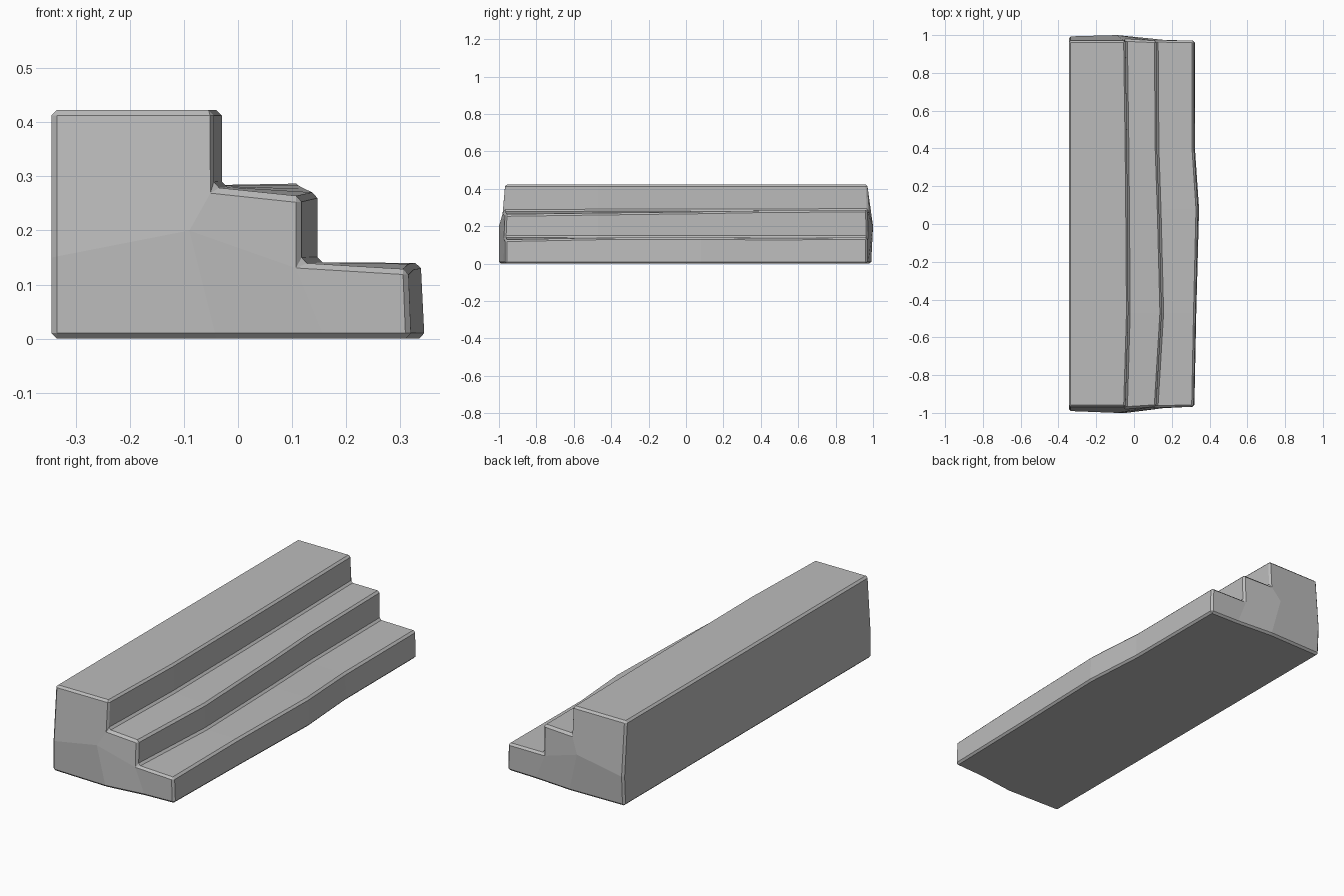
import bpy, bmesh
from mathutils import Matrix, Euler

cube = bpy.data.objects.get("Cube")
if cube:
    bpy.data.objects.remove(cube, do_unlink=True)

stone = bpy.data.materials.new("grey stone")
stone.use_nodes = True
GREY = (0.5, 0.5, 0.5, 1)
stone.diffuse_color = GREY
stone.node_tree.nodes["Principled BSDF"].inputs["Base Color"].default_value = GREY

LEFT, TOP = -0.345, 0.423


def section(upper, middle, lower, foot, mid_in, mid_out, low_in, low_out):
    """Stair profile: riser x positions, then tread heights."""
    return [(LEFT, 0), (-0.04, 0), (0.16, 0), (foot, 0), (lower, low_out),
            (middle, low_in), (middle, mid_out), (upper, mid_in),
            (upper, TOP), (LEFT, TOP), (LEFT, 0.15)]


# Worn profiles along the length of the stairs
front = section(-0.045, 0.117, 0.315, 0.32, 0.28, 0.263, 0.14, 0.128)
back = section(-0.045, 0.118, 0.318, 0.322, 0.284, 0.287, 0.141, 0.139)
inner = [
    (-0.47, section(-0.03, 0.147, 0.325, 0.33, 0.281, 0.27, 0.141, 0.138)),
    (0.08, section(-0.034, 0.133, 0.338, 0.345, 0.282, 0.277, 0.141, 0.14)),
    (0.4, section(-0.037, 0.122, 0.317, 0.323, 0.283, 0.283, 0.141, 0.137)),
]
# How far each point of the profile reaches at the bulging ends
front_y = [-0.99, -1, -0.975, -0.967, -0.967, -0.972, -0.967, -0.977, -0.967, -0.967, -0.99]
back_y = [0.985, 0.99, 0.975, 0.97, 0.97, 0.973, 0.97, 0.977, 0.97, 0.97, 0.993]

bm = bmesh.new()
rings = [[bm.verts.new((x, y, z)) for (x, z), y in zip(front, front_y)]]
for y, prof in inner:
    rings.append([bm.verts.new((x, y, z)) for x, z in prof])
rings.append([bm.verts.new((x, y, z)) for (x, z), y in zip(back, back_y)])
n = len(front)
for a, b in zip(rings, rings[1:]):
    for i in range(n):
        j = (i + 1) % n
        bm.faces.new((a[i], a[j], b[j], b[i]))

# Faceted ends around a raised centre point
for ring, y in ((rings[0], -1), (rings[-1], 1)):
    ring = ring + [bm.verts.new((-0.09, y, 0.2))]
    for face in ((11, 10, 9, 8, 7), (11, 7, 6, 5), (11, 5, 2, 1),
                 (5, 4, 3, 2), (11, 1, 0, 10)):
        bm.faces.new([ring[i] for i in face])
bmesh.ops.recalc_face_normals(bm, faces=bm.faces)

mesh = bpy.data.meshes.new("stone_stairs")
bm.to_mesh(mesh)
bm.free()
mesh.materials.append(stone)
stairs = bpy.data.objects.new("stone_stairs", mesh)
bpy.context.collection.objects.link(stairs)

# Chamfered edges
bevel = stairs.modifiers.new("chamfer", "BEVEL")
bevel.width = 0.01
bevel.segments = 1
bevel.limit_method = "ANGLE"
bevel.angle_limit = 0.7


def chip(name, loc, size, turn):
    """Cut a small broken notch from a step edge."""
    cm = bpy.data.meshes.new(name)
    cb = bmesh.new()
    bmesh.ops.create_cone(cb, cap_ends=True, segments=4, radius1=size,
                          radius2=0, depth=size * 2,
                          matrix=Matrix.Translation(loc) @ Euler(turn).to_matrix().to_4x4())
    cb.to_mesh(cm)
    cb.free()
    cm.materials.append(stone)
    cutter = bpy.data.objects.new(name, cm)
    bpy.context.collection.objects.link(cutter)
    cutter.hide_render = True
    mod = stairs.modifiers.new(name, "BOOLEAN")
    mod.operation = "DIFFERENCE"
    mod.solver = "EXACT"
    mod.object = cutter
    return cutter


cutters = [chip("lower_chip", (0.335, 0.68, 0.145), 0.045, (0.5, -0.7, 0.3)),
           chip("middle_chip", (0.133, -0.86, 0.273), 0.026, (-0.4, -0.7, 0.2))]

bpy.context.view_layer.objects.active = stairs
stairs.select_set(True)
for mod in list(stairs.modifiers):
    bpy.ops.object.modifier_apply(modifier=mod.name)
for cutter in cutters:
    bpy.data.objects.remove(cutter, do_unlink=True)
